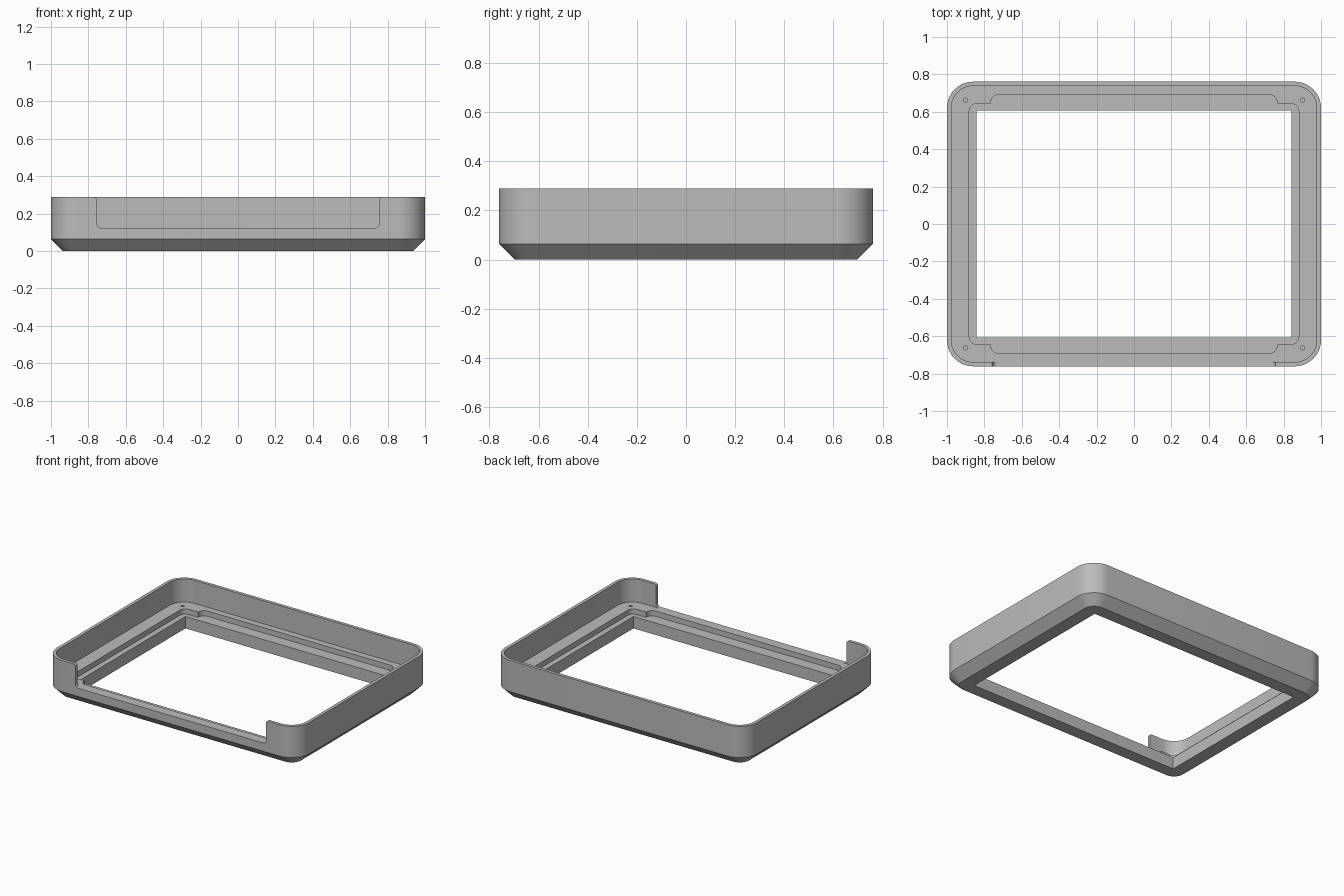
import bpy, bmesh, math
from mathutils import Vector

if "Cube" in bpy.data.objects:
    bpy.data.objects.remove(bpy.data.objects["Cube"])

HX, HY = 1.0, 0.761          # half sizes of the outer shell
TOP, CHAMFER, FLOOR, LEDGE = 0.288, 0.064, 0.123, 0.085
WALL = 0.023


def fillet(corners, seg=10):
    """Outline from (x, y, radius) corners, each rounded with a tangent arc."""
    out, n = [], len(corners)
    for i, (x, y, r) in enumerate(corners):
        p = Vector((x, y))
        if r == 0:
            out.append(p)
            continue
        a = (Vector(corners[i - 1][:2]) - p).normalized()
        b = (Vector(corners[(i + 1) % n][:2]) - p).normalized()
        centre = p + (a + b) * r          # all corners are square
        for k in range(seg + 1):
            t = k / seg * math.pi / 2
            out.append(centre - b * r * math.cos(t) - a * r * math.sin(t))
    return out


def rect(hx, hy, r):
    return fillet([(hx, hy, r), (-hx, hy, r), (-hx, -hy, r), (hx, -hy, r)])


def loft(name, rings):
    """Closed solid through rings of 3D points with equal counts."""
    bm = bmesh.new()
    loops = [[bm.verts.new(p) for p in ring] for ring in rings]
    for lo, hi in zip(loops, loops[1:]):
        for i in range(len(lo)):
            j = (i + 1) % len(lo)
            bm.faces.new((lo[i], lo[j], hi[j], hi[i]))
    bm.faces.new(loops[0][::-1])
    bm.faces.new(loops[-1])
    bmesh.ops.recalc_face_normals(bm, faces=bm.faces[:])
    mesh = bpy.data.meshes.new(name)
    bm.to_mesh(mesh)
    bm.free()
    ob = bpy.data.objects.new(name, mesh)
    bpy.context.collection.objects.link(ob)
    return ob


def prism(name, outline, z0, z1):
    return loft(name, [[(p.x, p.y, z) for p in outline] for z in (z0, z1)])


# Outer shell with chamfered underside
levels = [(0, CHAMFER), (CHAMFER, 0), (TOP, 0)]
frame = loft("bezel_frame", [[(p.x, p.y, z) for p in rect(HX - d, HY - d, 0.14 - d)]
                             for z, d in levels])

# Inner cavity, leaving thin walls
cutters = [prism("cavity_cutter", rect(HX - WALL, HY - WALL, 0.14 - WALL), FLOOR, 0.5)]

# Stepped recess around the opening, wider along front and back
quarter = [(0.881, 0.643, 0.04), (0.767, 0.643, 0), (0.767, 0.691, 0.045)]
left = [(-x, y, r) for x, y, r in quarter[::-1]]
half = quarter + left
recess = half + [(-x, -y, r) for x, y, r in half]
cutters.append(prism("recess_cutter", fillet(recess), LEDGE, 0.4))

# Display opening
cutters.append(prism("opening_cutter", fillet([(0.841, 0.607, 0), (-0.841, 0.607, 0),
               (-0.841, -0.607, 0), (0.841, -0.607, 0)]), -0.1, 0.4))

# Front wall cut-out with rounded lower corners and eased top corners
w, e = 0.755, 0.015
notch = fillet([(w + e, 0.4, 0), (-w - e, 0.4, 0), (-w - e, TOP, 0), (-w, TOP, e),
                (-w, FLOOR, 0.025), (w, FLOOR, 0.025), (w, TOP, e), (w + e, TOP, 0)])
clean = [p for i, p in enumerate(notch) if (p - notch[i - 1]).length > 1e-5]
cutters.append(loft("notch_cutter", [[(p.x, y, p.y) for p in clean] for y in (-0.9, -0.70)]))

# Screw holes in the corners
for sx in (-1, 1):
    for sy in (-1, 1):
        c = Vector((sx * 0.901, sy * 0.662))
        ring = [c + 0.011 * Vector((math.cos(k * math.pi / 8), math.sin(k * math.pi / 8)))
                for k in range(16)]
        cutters.append(prism("screw_hole_cutter", ring, 0.075, 0.2))

# Apply the cuts
for c in cutters:
    c.hide_render = True
    mod = frame.modifiers.new(c.name, 'BOOLEAN')
    mod.operation, mod.solver, mod.object = 'DIFFERENCE', 'EXACT', c
bpy.context.view_layer.update()
cut = bpy.data.meshes.new_from_object(
    frame.evaluated_get(bpy.context.evaluated_depsgraph_get()))
frame.modifiers.clear()
frame.data = cut
for c in cutters:
    bpy.data.objects.remove(c)

# Grey plastic, smooth corners with sharp edges
grey = bpy.data.materials.new("grey_plastic")
grey.diffuse_color = (0.5, 0.5, 0.5, 1)
grey.use_nodes = True
grey.node_tree.nodes["Principled BSDF"].inputs["Base Color"].default_value = grey.diffuse_color
frame.data.materials.clear()
frame.data.materials.append(grey)
bpy.context.view_layer.objects.active = frame
frame.select_set(True)
bpy.ops.object.shade_smooth_by_angle(angle=math.radians(30))
